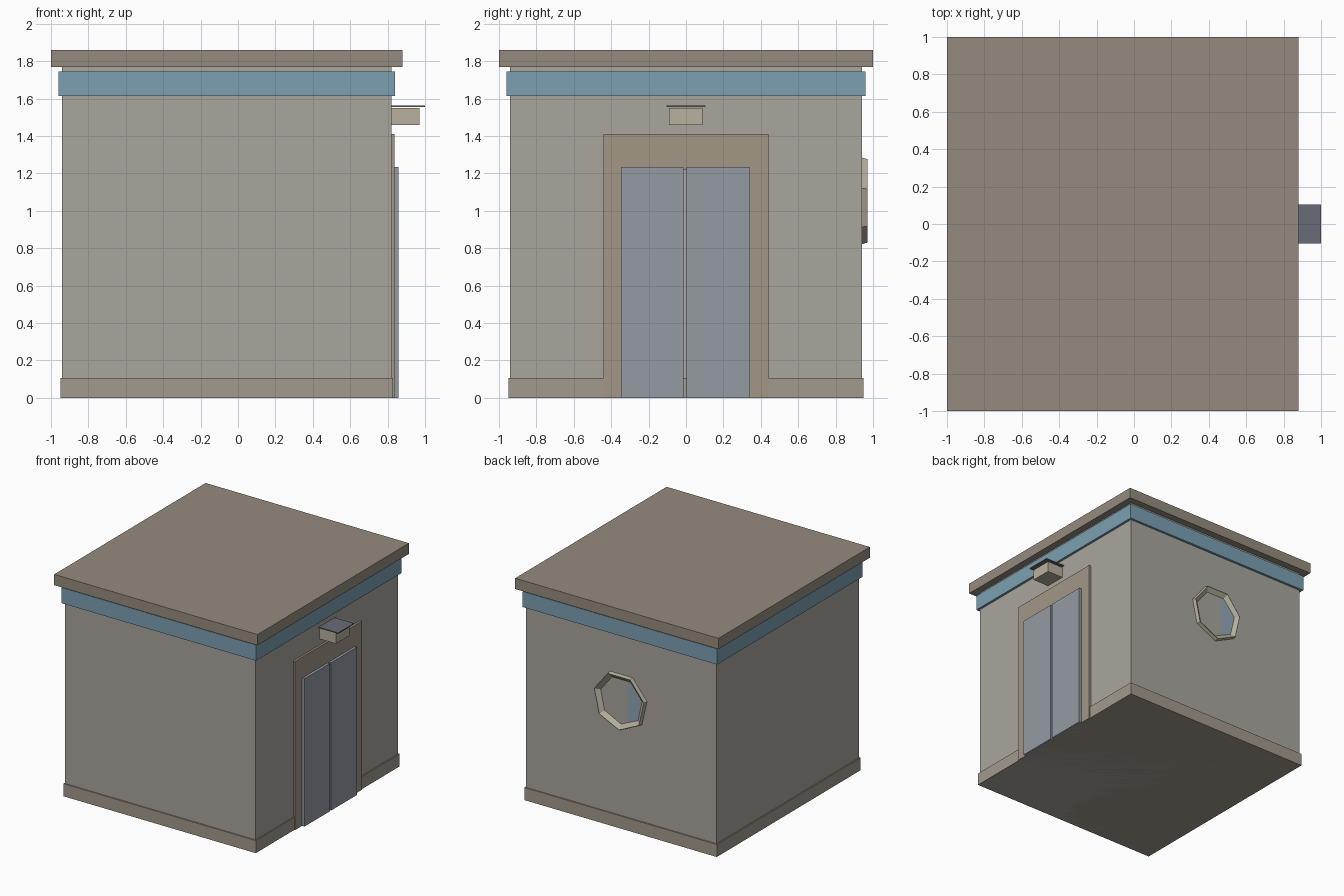
import bpy, bmesh, math

if "Cube" in bpy.data.objects:
    bpy.data.objects.remove(bpy.data.objects["Cube"])


def mat(name, r, g, b):
    m = bpy.data.materials.new(name)
    m.diffuse_color = (r, g, b, 1)
    m.use_nodes = True
    m.node_tree.nodes["Principled BSDF"].inputs["Base Color"].default_value = m.diffuse_color
    return m


WALL = mat("wall_grey", 0.40, 0.38, 0.34)
STONE = mat("stone", 0.36, 0.32, 0.27)
ROOF = mat("roof_brown", 0.30, 0.26, 0.21)
BLUE = mat("band_blue", 0.20, 0.35, 0.45)
FRAME = mat("frame_tan", 0.36, 0.31, 0.24)
METAL = mat("door_metal", 0.30, 0.33, 0.37)
DARK = mat("dark_metal", 0.14, 0.15, 0.18)
CREAM = mat("cream", 0.48, 0.44, 0.34)
GLASS = mat("glass_blue", 0.28, 0.38, 0.46)


def finish(bm, name, m):
    bmesh.ops.recalc_face_normals(bm, faces=bm.faces)
    me = bpy.data.meshes.new(name)
    bm.to_mesh(me)
    bm.free()
    me.materials.append(m)
    ob = bpy.data.objects.new(name, me)
    bpy.context.collection.objects.link(ob)
    return ob


def box(name, x, y, z, m):
    bm = bmesh.new()
    bmesh.ops.create_cube(bm, size=1)
    for v in bm.verts:
        for i, (lo, hi) in enumerate((x, y, z)):
            v.co[i] = hi if v.co[i] > 0 else lo
    return finish(bm, name, m)


# Building shell
box("walls", (-0.94, 0.82), (-0.94, 0.94), (0, 1.77), WALL)
box("plinth", (-0.95, 0.83), (-0.95, 0.95), (0, 0.105), STONE)
box("blue_band", (-0.96, 0.84), (-0.96, 0.96), (1.615, 1.745), BLUE)
box("roof_slab", (-1, 0.88), (-1, 1), (1.77, 1.86), ROOF)

# Doorway on the right side: portal frame and two leaves
box("door_lintel", (0.815, 0.837), (-0.44, 0.44), (1.22, 1.41), FRAME)
for name, y in (("left", (-0.44, -0.33)), ("right", (0.33, 0.44))):
    box(f"door_jamb_{name}", (0.815, 0.837), y, (0, 1.22), FRAME)
for name, y in (("left", (-0.347, -0.014)), ("right", (0.004, 0.343))):
    box(f"door_leaf_{name}", (0.82, 0.859), y, (0, 1.235), METAL)

# Lamp over the door
box("lamp_body", (0.82, 0.97), (-0.092, 0.087), (1.46, 1.55), CREAM)
box("lamp_cover", (0.82, 1.0), (-0.105, 0.105), (1.556, 1.564), DARK)

# Seven-sided porthole on the back wall
CX, CZ, N = -0.06, 1.065, 7


def loop(bm, r, y):
    angles = [-math.pi / 2 + i * math.tau / N for i in range(N)]
    return [bm.verts.new((CX + r * math.cos(a), y, CZ + r * math.sin(a))) for a in angles]


bm = bmesh.new()
loops = [loop(bm, r, y) for r, y in ((0.245, 0.935), (0.235, 0.97), (0.19, 0.935))]
for k in range(3):
    a, b = loops[k], loops[(k + 1) % 3]
    for i in range(N):
        j = (i + 1) % N
        bm.faces.new((a[i], a[j], b[j], b[i]))
finish(bm, "porthole_rim", CREAM)

# Glass leans slightly out of the wall on one side
bm = bmesh.new()
bm.faces.new(loop(bm, 0.2, 0.94))
for v in bm.verts:
    v.co.y -= 0.03 * (v.co.x - CX + 0.06)
finish(bm, "porthole_glass", GLASS)
